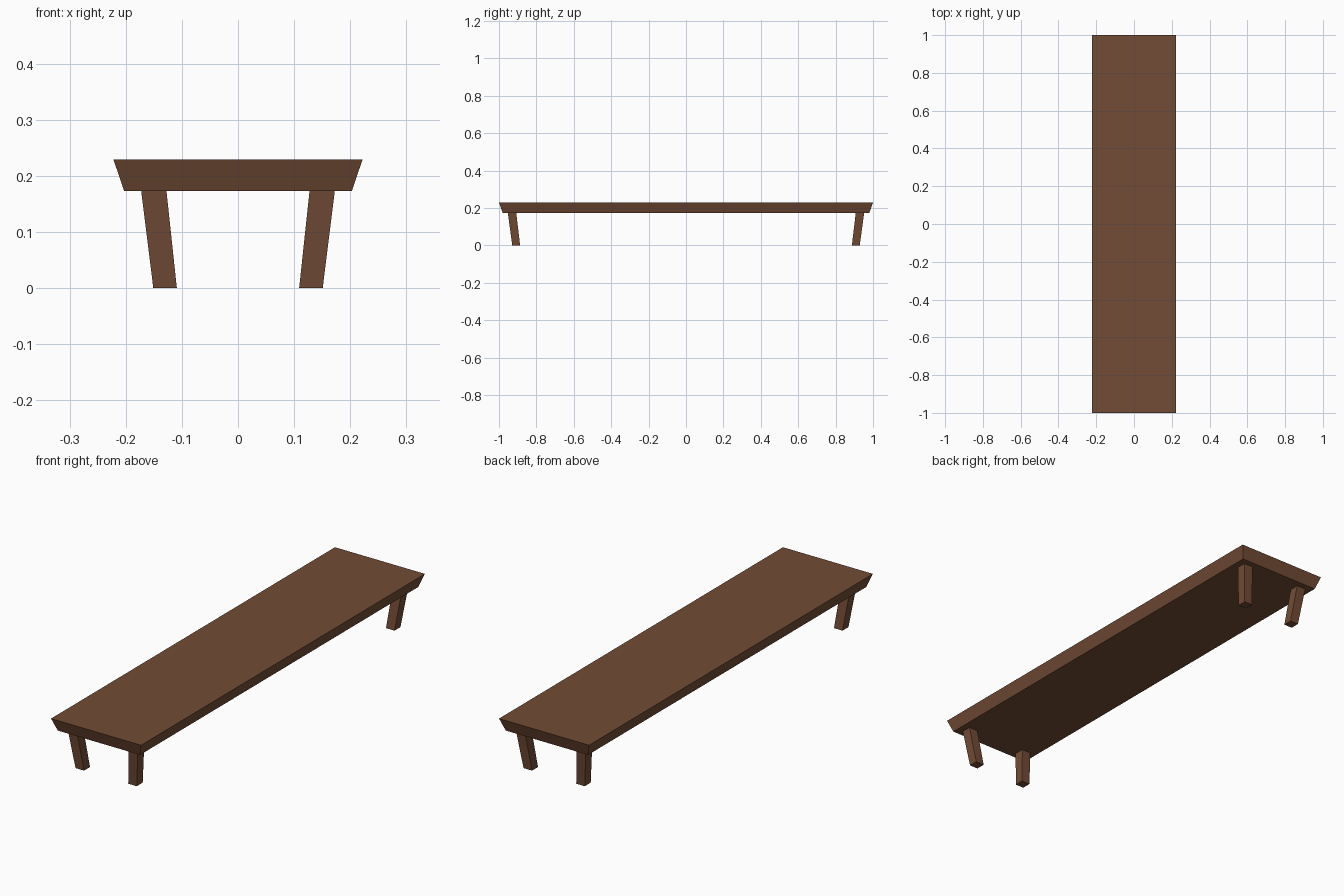
import bpy, bmesh

if "Cube" in bpy.data.objects:
    bpy.data.objects.remove(bpy.data.objects["Cube"])

# One wood colour for the whole table
wood = bpy.data.materials.new("brown wood")
wood.diffuse_color = (0.17, 0.072, 0.037, 1)
wood.use_nodes = True
wood.node_tree.nodes["Principled BSDF"].inputs["Base Color"].default_value = wood.diffuse_color


def tapered_box(name, low, high):
    """Box between two rectangles, each (centre x, centre y, z, half x, half y)."""
    bm = bmesh.new()
    bmesh.ops.create_cube(bm, size=2)
    for v in bm.verts:
        cx, cy, z, hx, hy = high if v.co.z > 0 else low
        v.co = (cx + v.co.x * hx, cy + v.co.y * hy, z)
    mesh = bpy.data.meshes.new(name)
    bm.to_mesh(mesh)
    bm.free()
    mesh.materials.append(wood)
    obj = bpy.data.objects.new(name, mesh)
    bpy.context.collection.objects.link(obj)


# Top slab, bevelled inward towards the underside
tapered_box("table_top", (0, 0, 0.173, 0.203, 0.98), (0, 0, 0.229, 0.222, 1.0))

# Four splayed legs, slightly thinner at the foot
for end, sy in (("front", -1), ("back", 1)):
    for side, sx in (("left", -1), ("right", 1)):
        tapered_box(f"{end}_{side}_leg",
                    (sx * 0.130, sy * 0.908, 0, 0.021, 0.021),
                    (sx * 0.150, sy * 0.930, 0.173, 0.0225, 0.0225))
